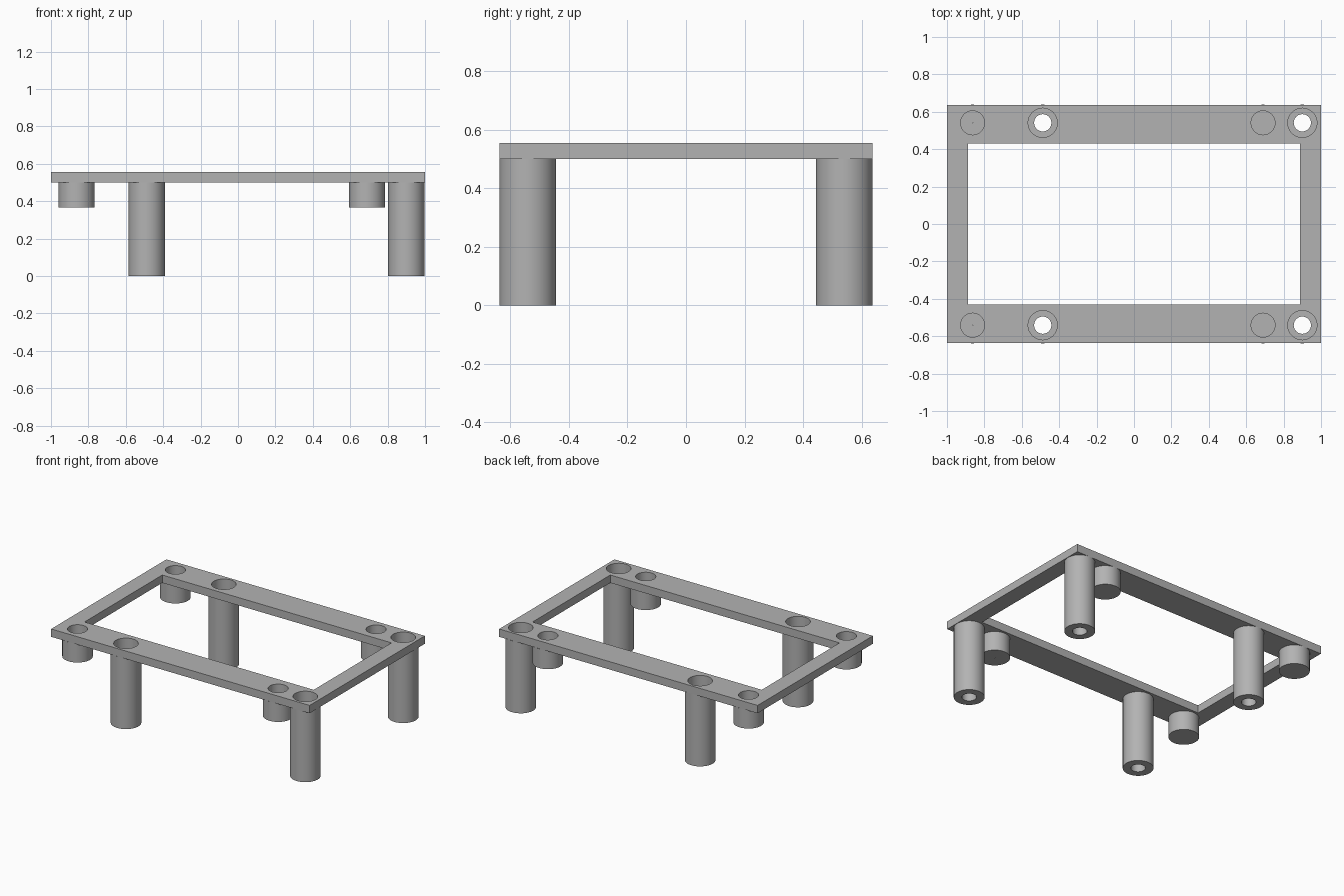
import bpy
import bmesh
from math import cos, sin, tau, radians

cube = bpy.data.objects.get("Cube")
if cube:
    bpy.data.objects.remove(cube, do_unlink=True)

SEGMENTS = 64
PLATE_BOTTOM, PLATE_TOP = 0.5, 0.555
ROW_Y = 0.541
LEG_X = {"right": -0.488, "left": 0.9}
PEG_X = {"right": -0.863, "left": 0.69}
POST_RADIUS, LEG_BORE, SCREW_HOLE, PEG_BORE = 0.097, 0.078, 0.046, 0.064

grey = bpy.data.materials.new("mid grey")
grey.use_nodes = True
colour = (0.45, 0.45, 0.45, 1)
grey.diffuse_color = colour
grey.node_tree.nodes["Principled BSDF"].inputs["Base Color"].default_value = colour


def finish(name, bm):
    bmesh.ops.recalc_face_normals(bm, faces=bm.faces)
    mesh = bpy.data.meshes.new(name)
    bm.to_mesh(mesh)
    bm.free()
    mesh.materials.append(grey)
    obj = bpy.data.objects.new(name, mesh)
    bpy.context.collection.objects.link(obj)
    return obj


def box(name, half_x, half_y, low, high):
    bm = bmesh.new()
    bmesh.ops.create_cube(bm, size=2)
    for v in bm.verts:
        v.co = (v.co.x * half_x, v.co.y * half_y, high if v.co.z > 0 else low)
    return finish(name, bm)


def lathe(name, profile, x, y, closed_floor=False):
    """Turn (radius, height) points into rings; optionally cap both ends."""
    bm = bmesh.new()
    rings = [[bm.verts.new((r * cos(tau * i / SEGMENTS), r * sin(tau * i / SEGMENTS), z))
              for i in range(SEGMENTS)] for r, z in profile]
    for a, b in zip(rings, rings[1:]):
        for i in range(SEGMENTS):
            j = (i + 1) % SEGMENTS
            bm.faces.new((a[i], a[j], b[j], b[i]))
    if closed_floor:
        bm.faces.new(rings[0])
        bm.faces.new(rings[-1])
    obj = finish(name, bm)
    obj.location = (x, y, 0)
    return obj


def smooth(obj):
    bpy.ops.object.select_all(action="DESELECT")
    obj.select_set(True)
    bpy.context.view_layer.objects.active = obj
    bpy.ops.object.shade_smooth_by_angle(angle=radians(30))


def cut(target, cutter):
    mod = target.modifiers.new("cut", "BOOLEAN")
    mod.operation = "DIFFERENCE"
    mod.solver = "EXACT"
    mod.object = cutter
    bpy.context.view_layer.objects.active = target
    bpy.ops.object.modifier_apply(modifier=mod.name)
    bpy.data.objects.remove(cutter, do_unlink=True)


# Rectangular frame with its large window
frame = box("frame", 1, 0.637, PLATE_BOTTOM, PLATE_TOP)
cut(frame, box("window_cutter", 0.887, 0.43, 0.4, 0.7))

# Hollow legs with a screw hole in the foot, and short blind pegs
leg_profile = [(POST_RADIUS, PLATE_BOTTOM), (POST_RADIUS, 0), (SCREW_HOLE, 0),
               (SCREW_HOLE, 0.055), (LEG_BORE, 0.055), (LEG_BORE, PLATE_BOTTOM)]
for row, y in (("front", -ROW_Y), ("back", ROW_Y)):
    for side in ("left", "right"):
        x = LEG_X[side]
        smooth(lathe(f"{row}_{side}_leg", leg_profile, x, y))
        cut(frame, lathe("bore_cutter", [(LEG_BORE, 0.4), (LEG_BORE, 0.7)], x, y, True))

        x = PEG_X[side]
        smooth(lathe(f"{row}_{side}_peg_wall",
                     [(POST_RADIUS, PLATE_BOTTOM), (POST_RADIUS, 0.365), (0.001, 0.365)], x, y, False))
        smooth(lathe(f"{row}_{side}_peg_socket",
                     [(PEG_BORE, PLATE_BOTTOM), (PEG_BORE, 0.42), (0.001, 0.42)], x, y, False))
        cut(frame, lathe("socket_cutter", [(PEG_BORE, 0.4), (PEG_BORE, 0.7)], x, y, True))
smooth(frame)

# Open sockets show their inside, so their faces point inward
for obj in bpy.context.scene.objects:
    if obj.name.endswith("_peg_socket"):
        inward = sum(p.normal.z for p in obj.data.polygons) > 0
        if not inward:
            obj.data.flip_normals()
